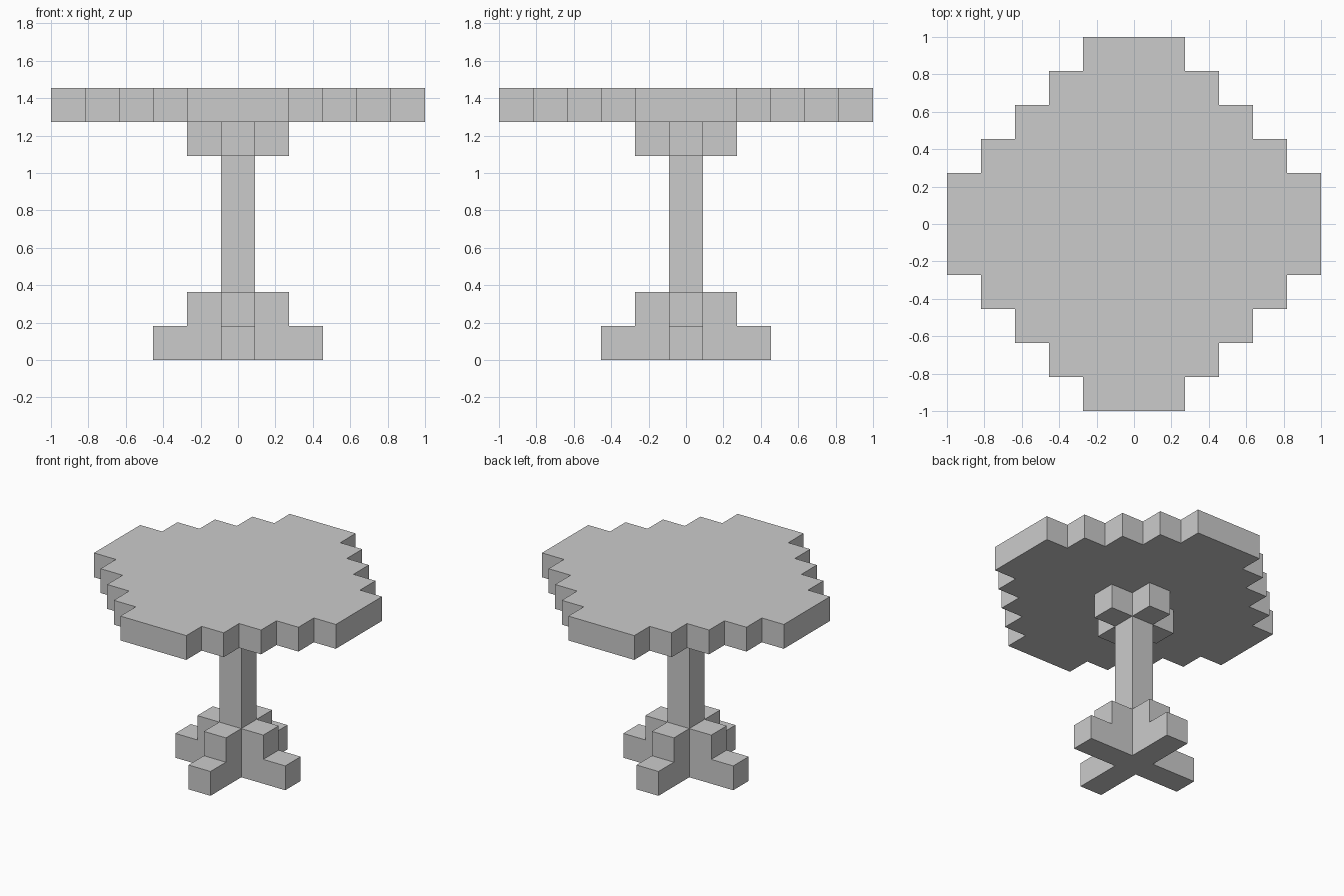
import bpy, bmesh
from math import pi
from mathutils import Matrix, Vector

if "Cube" in bpy.data.objects:
    bpy.data.objects.remove(bpy.data.objects["Cube"])

U = 2 / 11  # one block of the stepped design


def prism(name, outline, depth, turn=0.0):
    """Extrude an outline of 3D points (in blocks) along depth, then turn about z."""
    bm = bmesh.new()
    face = bm.faces.new([bm.verts.new(Vector(p) * U) for p in outline])
    ext = bmesh.ops.extrude_face_region(bm, geom=[face], use_keep_orig=True)
    moved = [v for v in ext["geom"] if isinstance(v, bmesh.types.BMVert)]
    bmesh.ops.translate(bm, verts=moved, vec=Vector(depth) * U)
    bmesh.ops.recalc_face_normals(bm, faces=bm.faces)
    bmesh.ops.rotate(bm, verts=bm.verts, matrix=Matrix.Rotation(turn, 3, 'Z'))
    mesh = bpy.data.meshes.new(name)
    bm.to_mesh(mesh)
    bm.free()
    obj = bpy.data.objects.new(name, mesh)
    bpy.context.collection.objects.link(obj)
    return obj


# Tabletop: one stepped quarter of the rim, turned four times
quarter = []
for i in range(5):
    quarter.append((5.5 - i, 1.5 + i))
    if i < 4:
        quarter.append((4.5 - i, 1.5 + i))
rim = []
for _ in range(4):
    rim += [(x, y, 7) for x, y in quarter]
    quarter = [(-y, x) for x, y in quarter]
prism("tabletop", rim, (0, 0, 1))

# Central column
prism("column", [(-.5, -.5, 0), (.5, -.5, 0), (.5, .5, 0), (-.5, .5, 0)], (0, 0, 7))

# Stepped feet and the brackets under the top, one per side
foot = [(.5, 0), (2.5, 0), (2.5, 1), (1.5, 1), (1.5, 2), (.5, 2)]
bracket = [(.5, 6), (1.5, 6), (1.5, 7), (.5, 7)]
for k, side in enumerate(("right", "back", "left", "front")):
    for part, profile in (("foot", foot), ("bracket", bracket)):
        prism(f"{side}_{part}", [(x, -.5, z) for x, z in profile], (0, 1, 0), k * pi / 2)
